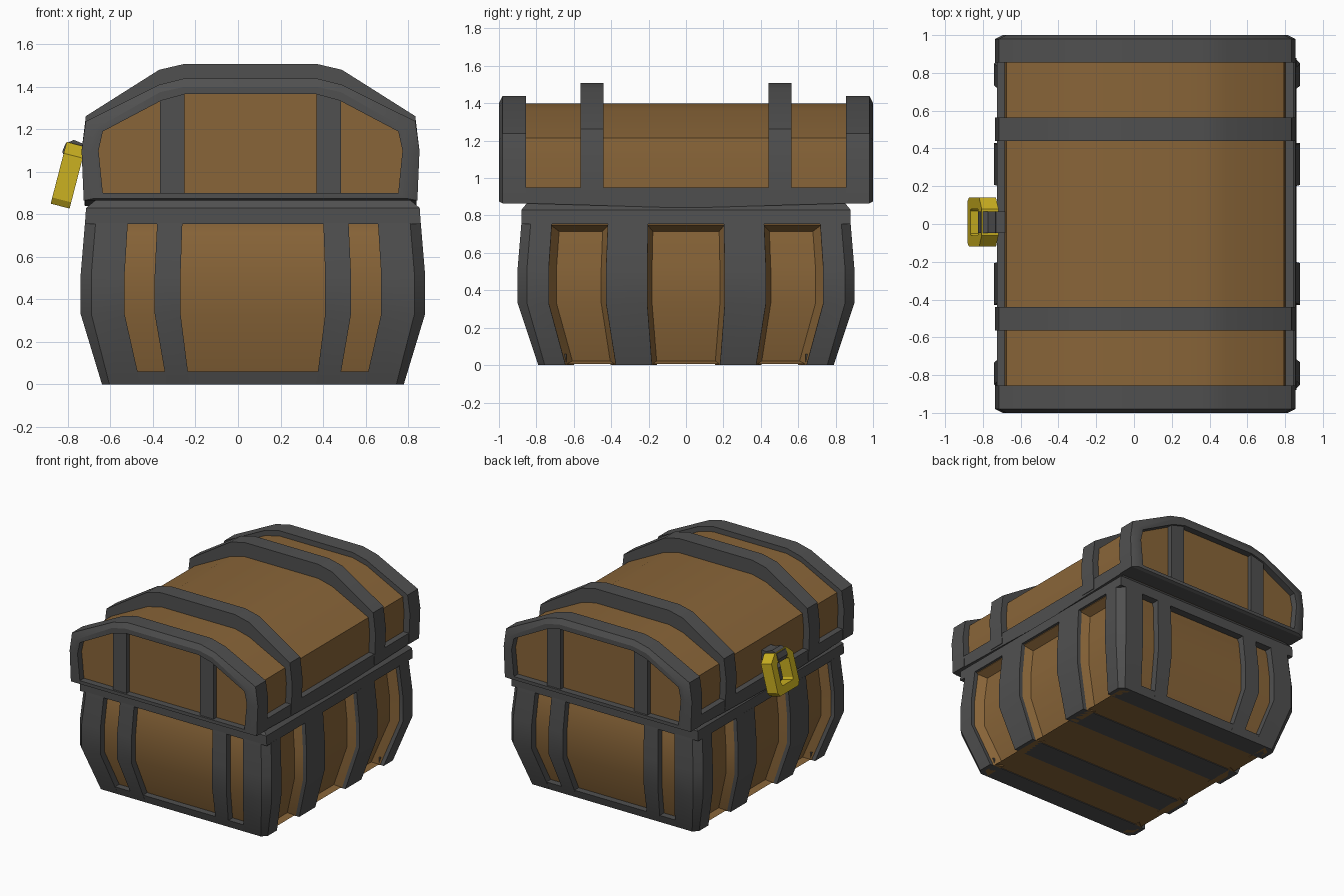
import bpy, bmesh, math

if "Cube" in bpy.data.objects:
    bpy.data.objects.remove(bpy.data.objects["Cube"])


def material(name, rgb):
    m = bpy.data.materials.new(name)
    m.diffuse_color = (*rgb, 1)
    m.use_nodes = True
    m.node_tree.nodes["Principled BSDF"].inputs["Base Color"].default_value = m.diffuse_color
    return m


WOOD = material("wood", (0.25, 0.13, 0.04))
IRON = material("iron", (0.08, 0.08, 0.08))
BRASS = material("brass", (0.6, 0.44, 0.015))


def loft(name, rings, mat, closed=False):
    """Skin a list of equal-length point rings; cap the ends or close the loop."""
    bm = bmesh.new()
    vs = [[bm.verts.new(p) for p in r] for r in rings]
    n = len(rings[0])
    pairs = list(zip(vs, vs[1:])) + ([(vs[-1], vs[0])] if closed else [])
    for a, b in pairs:
        for i in range(n):
            j = (i + 1) % n
            bm.faces.new((a[i], a[j], b[j], b[i]))
    if not closed:
        bm.faces.new(vs[0])
        bm.faces.new(vs[-1])
    bmesh.ops.recalc_face_normals(bm, faces=bm.faces)
    me = bpy.data.meshes.new(name)
    bm.to_mesh(me)
    bm.free()
    me.materials.append(mat)
    ob = bpy.data.objects.new(name, me)
    bpy.context.collection.objects.link(ob)
    return ob


def box(name, x, y, z, mat):
    return loft(name, [[(x[0], y[0], h), (x[1], y[0], h), (x[1], y[1], h), (x[0], y[1], h)]
                       for h in z], mat)


# ---------------- body ----------------
BX = 0.07
LEVELS = [(0, .71, .79), (.33, .81, .90), (.52, .81, .90), (.76, .79, .88)]   # z, half x, half y


def rect(z, hx, hy):
    return [(BX + a * hx, b * hy, z) for a, b in ((-1, -1), (1, -1), (1, 1), (-1, 1))]


DX, DY = 0.085, 0.05      # panel recess on the long sides and on the ends
loft("body_planks", [rect(.005, .675, .74), rect(.022, .715 - DX, .795 - DY),
                     rect(.33, .81 - DX, .90 - DY), rect(.52, .81 - DX, .90 - DY),
                     rect(.715, .793 - DX, .885 - DY), rect(.75, .77, .822),
                     rect(.80, .77, .822)], WOOD)
loft("body_rim", [rect(.755, .79, .88), rect(.83, .785, .88), rect(.867, .74, .85)], IRON)


def strap(name, side, s, f0, f1, mat, top=0.0, depth=.07, spread=0.0):
    """Bent vertical strap on a body wall; f0..f1 are fractions of the half width."""
    rings = []
    for z, hx, hy in LEVELS:
        w, d = (hy, hx) if side else (hx, hy)
        a, b, o, i = f0 * w, f1 * w, d - top, d - depth
        sp = math.copysign(spread, b - a)
        uv = [(a, o), (b, o), (b + sp, i), (a - sp, i)]
        rings.append([(BX + s * v, u, z) if side else (BX + u, s * v, z) for u, v in uv])
    loft(name, rings, mat)


for s in (-1, 1):
    for t in (-1, 1):
        strap("end_strap", False, s, t * .42, t * .57, IRON)
        strap("side_strap", True, s, t * .23, t * .475, IRON, depth=.09)
        strap("side_strap_wood_edge", True, s, t * .23, t * .475, WOOD, top=.03,
              depth=.09, spread=.028)
        strap("corner_wood_edge", True, s, t * .815, t * .93, WOOD, top=.03,
              depth=.09, spread=.045)
        # chamfered L-shaped corner post
        rings = []
        for z, hx, hy in LEVELS:
            c = .035 if z == 0 else .05
            x0, y0, d = .745 * hx, .815 * hy, .09
            pts = [(hx, y0), (hx, hy - c), (hx - c, hy), (x0, hy),
                   (x0, hy - d), (hx - d, hy - d), (hx - d, y0)]
            rings.append([(BX + s * x, t * y, z) for x, y in pts])
        loft("corner_post", rings, IRON)

# bottom straps and end sills
for t in (-1, 1):
    box("bottom_strap", (BX - .70, BX + .70), sorted((t * .185, t * .375)), (0, .02), IRON)
    loft("end_sill", [[(BX - w, t * .64, z), (BX + w, t * .64, z),
                       (BX + w, t * o, z), (BX - w, t * o, z)]
                      for z, w, o in ((0, .67, .79), (.06, .685, .808))], IRON)

# ---------------- lid ----------------
LX = 0.059


def profile(half, y):
    pts = half + [(-x, z) for x, z in reversed(half)]
    return [(LX + x, y, z) for x, z in pts]


PLANK = [(.31, 1.40), (.43, 1.37), (.735, 1.215), (.745, 1.1), (.735, .87)]
BAND = [(.31, 1.508), (.43, 1.48), (.775, 1.262), (.795, 1.1), (.785, .87)]
END = [(.31, 1.44), (.43, 1.41), (.775, 1.238), (.795, 1.1), (.785, .865)]
LIP = [(.31, 1.40), (.425, 1.375), (.735, 1.20), (.755, 1.09), (.735, .875)]
INNER = [(.31, 1.365), (.42, 1.335), (.695, 1.19), (.715, 1.1), (.695, .90)]

loft("lid_planks", [profile(PLANK, -.95), profile(PLANK, .95)], WOOD)
for t in (-1, 1):
    loft("lid_band", [profile(BAND, t * .44), profile(BAND, t * .565)], IRON)
    loft("lid_end_frame", [profile(END, t * .855), profile(END, t * .98), profile(LIP, t * 1.0),
                           profile(INNER, t * 1.0), profile(INNER, t * .94),
                           profile(INNER, t * .855)], IRON, closed=True)
    for s in (-1, 1):
        pts = [(.31, .89), (.31, 1.37), (.425, 1.34), (.425, .89)]
        loft("lid_end_strap", [[(LX + s * x, t * y, z) for x, z in pts]
                               for y in (.93, .985)], IRON)
for s in (-1, 1):
    # side rim, sagging slightly in the middle
    loft("lid_side_rim", [[(LX + s * .70, y, lo), (LX + s * .78, y, lo),
                           (LX + s * .785, y, .95), (LX + s * .70, y, .95)]
                          for y, lo in ((-.87, .865), (0, .84), (.87, .865))], IRON)

# ---------------- hasp and staple ----------------
A = math.radians(14.5)


def hasp_ring(pts, n):
    full = pts + [(-u, v) for u, v in reversed(pts)]
    return [(-.768 + n * math.cos(A) + v * math.sin(A), .01 + u,
             1.105 + v * math.cos(A) - n * math.sin(A)) for u, v in full]


OUT = [(.07, .025), (.13, -.03), (.13, -.245), (.11, -.275)]
HOLE = [(.045, -.035), (.07, -.06), (.07, -.20), (.06, -.215)]
loft("hasp", [hasp_ring(OUT, -.046), hasp_ring(OUT, .046),
              hasp_ring(HOLE, .046), hasp_ring(HOLE, -.046)], BRASS, closed=True)
loft("staple", [[(-.772 + .055 * math.cos(k * math.pi / 4), y, 1.095 + .055 * math.sin(k * math.pi / 4))
                 for k in range(8)] for y in (-.047, .065)], IRON)
box("staple_base", (-.75, -.67), (-.047, .065), (1.06, 1.13), IRON)

# soften the gentle bends, keep real edges sharp
bpy.ops.object.select_all(action='SELECT')
bpy.context.view_layer.objects.active = bpy.data.objects["body_planks"]
bpy.ops.object.shade_smooth_by_angle(angle=math.radians(25))
